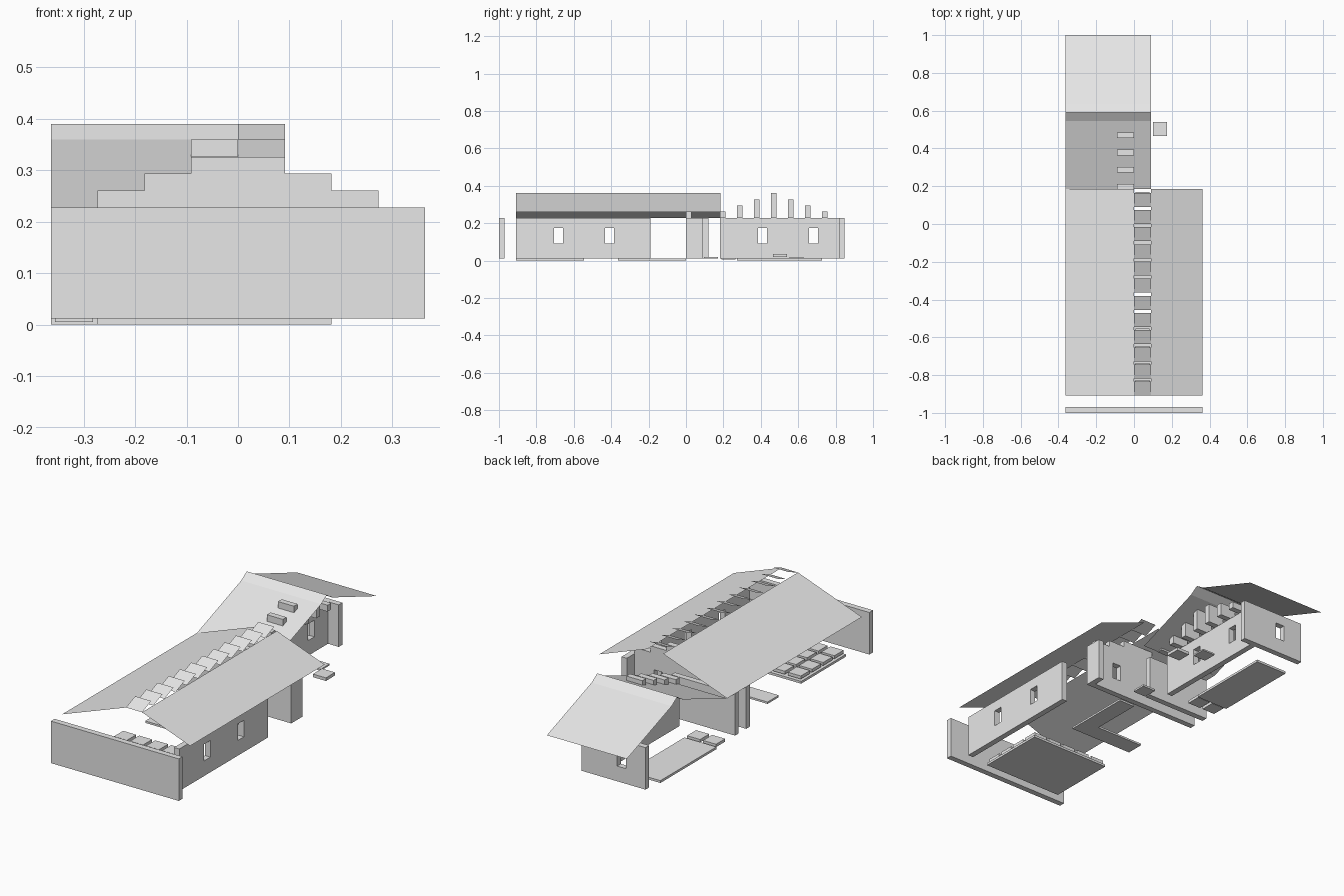
import bpy

if "Cube" in bpy.data.objects:
    bpy.data.objects.remove(bpy.data.objects["Cube"])

M = 1 / 11          # planning module
T = 0.03            # wall thickness
Z0, Z1 = 0.012, 0.228   # wall bottom and top
RIDGE, CAP = 0.36, 0.39

grey = bpy.data.materials.new("light_grey")
grey.diffuse_color = (0.8, 0.8, 0.8, 1)
grey.use_nodes = True
grey.node_tree.nodes["Principled BSDF"].inputs["Base Color"].default_value = grey.diffuse_color


def mesh(name, verts, faces):
    me = bpy.data.meshes.new(name)
    me.from_pydata(verts, [], faces)
    me.materials.append(grey)
    ob = bpy.data.objects.new(name, me)
    bpy.context.collection.objects.link(ob)
    return ob


def box(name, x, y, z):
    verts = [(a, b, c) for a in x for b in y for c in z]
    faces = [(0, 1, 3, 2), (4, 6, 7, 5), (0, 4, 5, 1),
             (2, 3, 7, 6), (0, 2, 6, 4), (1, 5, 7, 3)]
    return mesh(name, verts, faces)


def sheet(name, profile, span, axis):
    """Thin sheet: an open profile of (position, height) swept along an axis."""
    verts = []
    for p, z in profile:
        for s in span:
            verts.append((p, s, z) if axis == 'Y' else (s, p, z))
    faces = []
    for i in range(len(profile) - 1):
        f = (2 * i, 2 * i + 1, 2 * i + 3, 2 * i + 2)
        faces.append(f[::-1] if axis == 'Y' else f)
    ob = mesh(name, verts, faces)
    for p in ob.data.polygons:      # roofs face up
        if p.normal.z < 0:
            p.flip()
    return ob


def window(wall, x, y):
    cutter = box("window_cutter", x, y, (0.09, 0.175))
    cutter.hide_render = True
    cutter.hide_viewport = True
    mod = wall.modifiers.new("window", 'BOOLEAN')
    mod.operation = 'DIFFERENCE'
    mod.solver = 'EXACT'
    mod.object = cutter


W = 0.025   # half window width

# Walls of the long front wing
box("front_wall", (-4 * M, 4 * M), (-1, -1 + T), (Z0, Z1))
side = box("long_side_wall", (3 * M, 3 * M + T), (-10 * M, -2.08 * M), (Z0, Z1))
for c in (-7.5 * M, -4.5 * M):
    window(side, (3 * M - 0.02, 3 * M + T + 0.02), (c - W, c + W))
cross = box("cross_wall", (-4 * M, 3 * M + T), (0, T), (Z0, Z1))
window(cross, (1.5 * M - W, 1.5 * M + W), (-0.02, T + 0.02))
box("cross_wall_return", (3 * M, 3 * M + T), (T, M), (Z0, Z1))

# Walls of the rear wing
box("rear_wing_front_wall", (-4 * M, 0), (M, M + T), (Z0, Z1))
side = box("rear_side_wall", (-M, -M + T), (2 * M, 9 * M), (Z0, Z1))
for c in (4.5 * M, 7.5 * M):
    window(side, (-M - 0.02, -M + T + 0.02), (c - W, c + W))
back = box("back_wall", (-4 * M, 0), (9 * M, 9 * M + T), (Z0, Z1))
window(back, (-2.5 * M - W, -2.5 * M + W), (9 * M - 0.02, 9 * M + T + 0.02))

# Stepped gable blocks on the cross wall
for i, h in enumerate((1, 2, 3, 3, 2, 1)):
    x = (i - 3) * M
    box("gable_step", (x, x + M), (0, T), (Z1, Z1 + 0.0327 * h))

# Stepped roof supports along the rear side wall
for i, h in enumerate((1, 2, 3, 4, 3, 2, 1)):
    y = (i + 2) * M
    box("roof_support", (-M, 0), (y, y + T), (Z1, Z1 + 0.033 * h))

# Roofs
wing = (-10 * M, 2.04 * M)
sheet("left_roof", [(-4 * M, Z1), (0, RIDGE)], wing, 'Y')
sheet("right_roof", [(M, RIDGE), (4 * M, 0.26)], wing, 'Y')
sheet("rear_roof", [(2.04 * M, Z1), (6 * M, RIDGE), (6.5 * M, CAP),
                    (7 * M, RIDGE), (1, Z1)], (-4 * M, M), 'X')

# Sawtooth skylight panels along the ridge
for i in range(12):
    y = (i - 10) * M
    sheet("skylight_panel", [(y, RIDGE), (y + 0.074, CAP)], (0, M), 'X')

# Floor slabs
box("front_floor", (-3 * M, 2 * M), (-10 * M, -6 * M), (0, Z0))
box("path_floor", (0, M), (-4 * M, 0), (0, 0.01))
box("path_branch_floor", (-3 * M, 0), (-4 * M, -3 * M), (0, 0.01))
box("rear_floor", (-4 * M, -2 * M), (3 * M, 8 * M), (0, Z0))


# Paving tiles
def tile(x, y, z0, z1):
    box("paving_tile", (x, x + 0.074), (y, y + 0.074), (z0, z1))


for i in range(5):
    for j in range(4):
        tile((i - 3) * M + 0.008, (j - 10) * M + 0.008, 0.018, 0.034)
tile(M + 0.009, 5 * M + 0.011, 0.018, 0.034)
tile(0.008, 6 * M + 0.008, 0.012, 0.02)
tile(0.008, M + 0.005, 0.01, 0.02)
for i in (-4, -3):
    tile(i * M + 0.008, 2 * M + 0.008, 0.005, 0.02)
